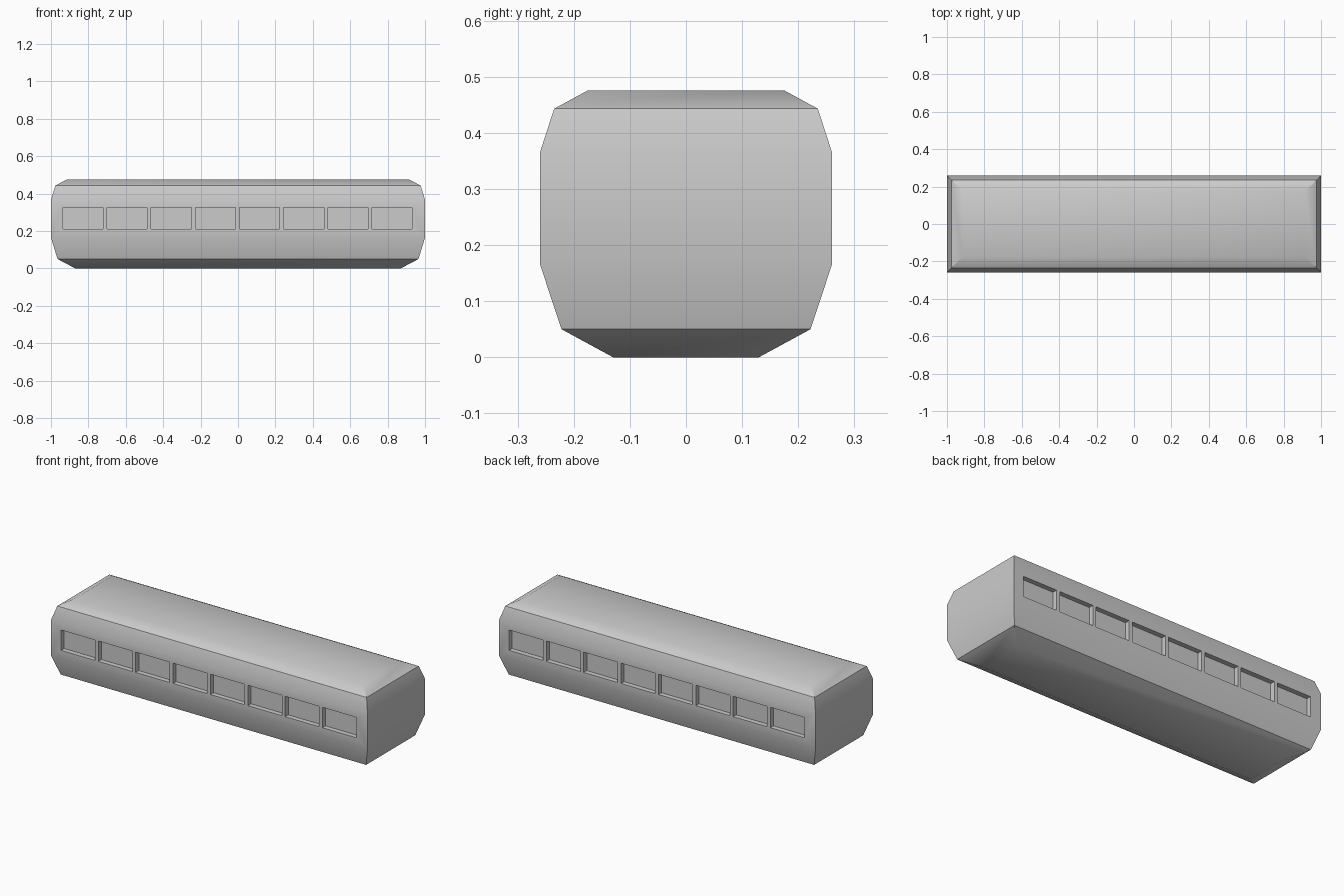
import bpy, bmesh
from mathutils import Matrix

if "Cube" in bpy.data.objects:
    bpy.data.objects.remove(bpy.data.objects["Cube"])

# Body cross-sections: (height, half length, half width)
RINGS = [(0.0, 0.87, 0.13), (0.05, 0.965, 0.222), (0.165, 1.0, 0.26),
         (0.366, 1.0, 0.26), (0.443, 0.977, 0.235), (0.475, 0.915, 0.176)]
WIN_COUNT, WIN_START, WIN_PITCH = 8, -0.829, 0.2361
WIN_W, WIN_Z0, WIN_Z1, DEPTH = 0.215, 0.21, 0.326, 0.028


def make_object(name, bm):
    bmesh.ops.recalc_face_normals(bm, faces=bm.faces)
    mesh = bpy.data.meshes.new(name)
    bm.to_mesh(mesh)
    bm.free()
    obj = bpy.data.objects.new(name, mesh)
    bpy.context.collection.objects.link(obj)
    return obj


# Carriage body: stacked rectangles joined into a faceted shell
bm = bmesh.new()
loops = [[bm.verts.new((sx * hx, sy * hy, z))
          for sx, sy in ((-1, -1), (1, -1), (1, 1), (-1, 1))]
         for z, hx, hy in RINGS]
for low, high in zip(loops, loops[1:]):
    for i in range(4):
        j = (i + 1) % 4
        bm.faces.new((low[i], low[j], high[j], high[i]))
bm.faces.new(loops[0][::-1])
bm.faces.new(loops[-1])
body = make_object("carriage_body", bm)

# Window cutter: a row of boxes per side, the back row turned half round
bm = bmesh.new()
for side in (-1, 1):
    for i in range(WIN_COUNT):
        x = -side * (WIN_START + i * WIN_PITCH)
        place = (Matrix.Translation((x, side * 0.26, (WIN_Z0 + WIN_Z1) / 2))
                 @ Matrix.Diagonal((WIN_W, 2 * DEPTH, WIN_Z1 - WIN_Z0, 1)))
        bmesh.ops.create_cube(bm, size=1, matrix=place)
cutter = make_object("window_cutter", bm)
cutter.hide_render = True
cutter.hide_set(True)

# Recess the windows
cut = body.modifiers.new("window_recesses", 'BOOLEAN')
cut.operation = 'DIFFERENCE'
cut.solver = 'EXACT'
cut.object = cutter
bpy.context.view_layer.objects.active = body
body.select_set(True)
bpy.ops.object.modifier_apply(modifier=cut.name)
bpy.data.objects.remove(cutter)

# Soften only the shallow bends, as on the roof and sides
bpy.ops.object.shade_smooth_by_angle(angle=0.52)
